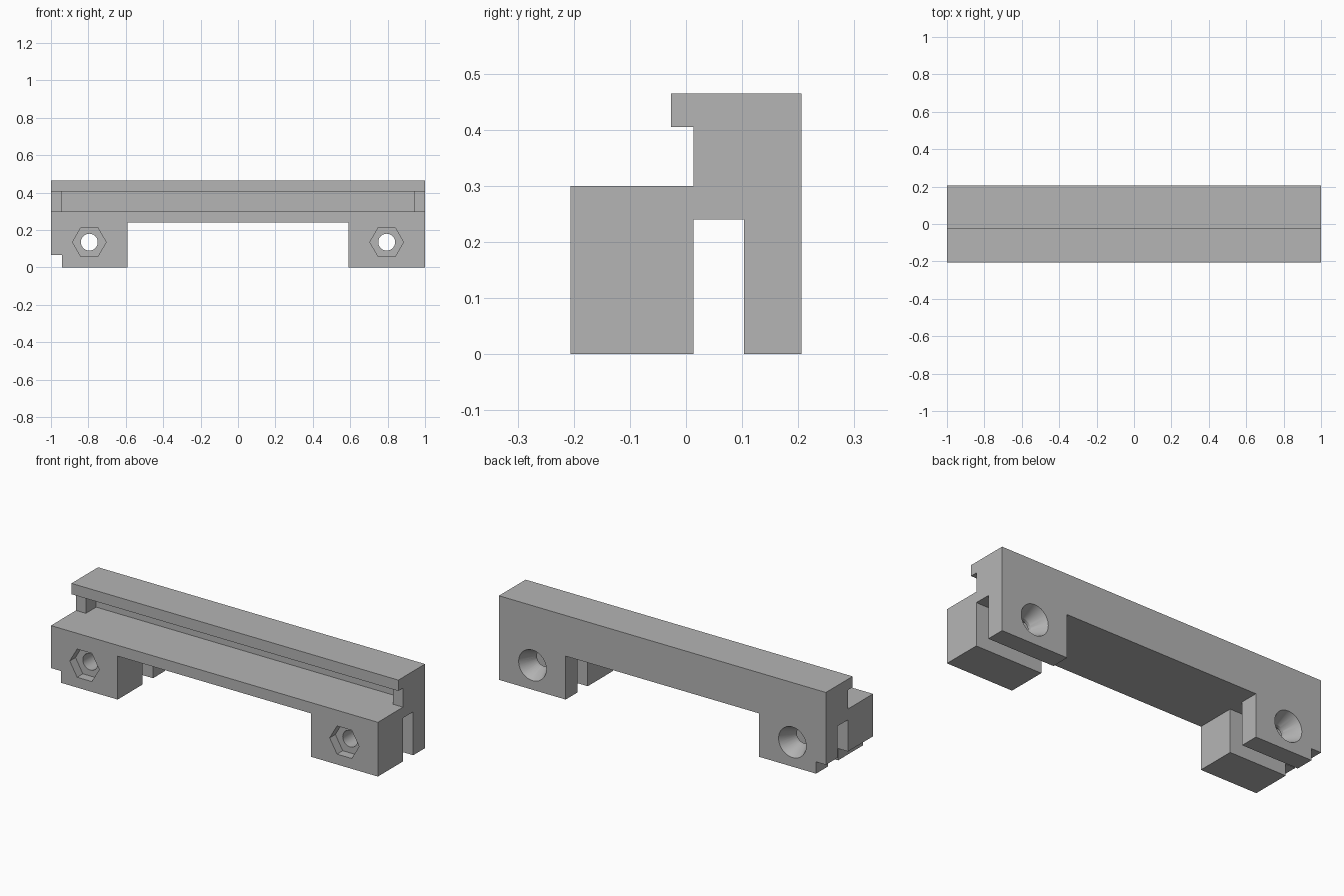
import bpy, bmesh, math
from mathutils import Matrix

cube = bpy.data.objects.get("Cube")
if cube:
    bpy.data.objects.remove(cube, do_unlink=True)

grey = bpy.data.materials.new("grey plastic")
grey.use_nodes = True
GREY = (0.46, 0.46, 0.46, 1)
grey.diffuse_color = GREY
grey.node_tree.nodes["Principled BSDF"].inputs["Base Color"].default_value = GREY


def add_object(name, bm):
    bmesh.ops.recalc_face_normals(bm, faces=bm.faces)
    mesh = bpy.data.meshes.new(name)
    bm.to_mesh(mesh)
    bm.free()
    mesh.materials.append(grey)
    obj = bpy.data.objects.new(name, mesh)
    bpy.context.collection.objects.link(obj)
    return obj


def extrude_profile(name, profile, x0, x1):
    bm = bmesh.new()
    face = bm.faces.new([bm.verts.new((x0, y, z)) for y, z in profile])
    new = bmesh.ops.extrude_face_region(bm, geom=[face])["geom"]
    bmesh.ops.translate(bm, vec=(x1 - x0, 0, 0),
                        verts=[v for v in new if isinstance(v, bmesh.types.BMVert)])
    return add_object(name, bm)


def box(name, x0, x1, y0, y1, z0, z1):
    return extrude_profile(name, [(y0, z0), (y1, z0), (y1, z1), (y0, z1)], x0, x1)


def bore(name, x, y0, y1, r0, r1, sides):
    # Tapered or straight cutter running front to back
    bm = bmesh.new()
    turn = Matrix.Rotation(-math.pi / 2, 4, "X")
    place = Matrix.Translation((x, (y0 + y1) / 2, 0.135))
    bmesh.ops.create_cone(bm, cap_ends=True, segments=sides, radius1=r0, radius2=r1,
                          depth=y1 - y0, matrix=place @ turn)
    # Put a hexagon's corners on the left and right
    if sides == 6:
        bmesh.ops.rotate(bm, cent=(x, 0, 0.135), verts=bm.verts,
                         matrix=Matrix.Rotation(math.pi / 6, 3, "Y"))
    return add_object(name, bm)


# Rail with an overhanging lip and a slot underneath
SLOT0, SLOT1, FRONT, BACK = 0.013, 0.103, -0.206, 0.206
body = extrude_profile("rail_body", [
    (FRONT, 0), (SLOT0, 0), (SLOT0, 0.24), (SLOT1, 0.24), (SLOT1, 0), (BACK, 0),
    (BACK, 0.465), (-0.027, 0.465), (-0.027, 0.405), (SLOT0, 0.405),
    (SLOT0, 0.30), (FRONT, 0.30)], -1, 1)

cutters = [
    box("gap_cutter", -0.592, 0.592, -0.5, 0.5, -0.1, 0.24),
    box("corner_notch_cutter", -1.1, -0.94, -0.5, 0.5, -0.1, 0.065),
    box("groove_cutter", -0.94, 0.94, -0.01, SLOT1, 0.30, 0.405),
]
# Bolt hole, nut pocket and screw head recess in each foot
for side, x in (("right", -0.795), ("left", 0.795)):
    cutters += [
        bore(side + "_bolt_hole_cutter", x, -0.4, 0.4, 0.045, 0.045, 48),
        bore(side + "_nut_pocket_cutter", x, -0.3, FRONT + 0.05, 0.09, 0.09, 6),
        bore(side + "_countersink_cutter", x, BACK - 0.085, BACK + 0.001, 0.045, 0.085, 48),
    ]

bpy.context.view_layer.objects.active = body
body.select_set(True)
for cutter in cutters:
    mod = body.modifiers.new(cutter.name, "BOOLEAN")
    mod.operation = "DIFFERENCE"
    mod.solver = "EXACT"
    mod.object = cutter
    bpy.ops.object.modifier_apply(modifier=mod.name)
    bpy.data.objects.remove(cutter, do_unlink=True)

bpy.ops.object.shade_smooth_by_angle(angle=math.radians(25))
